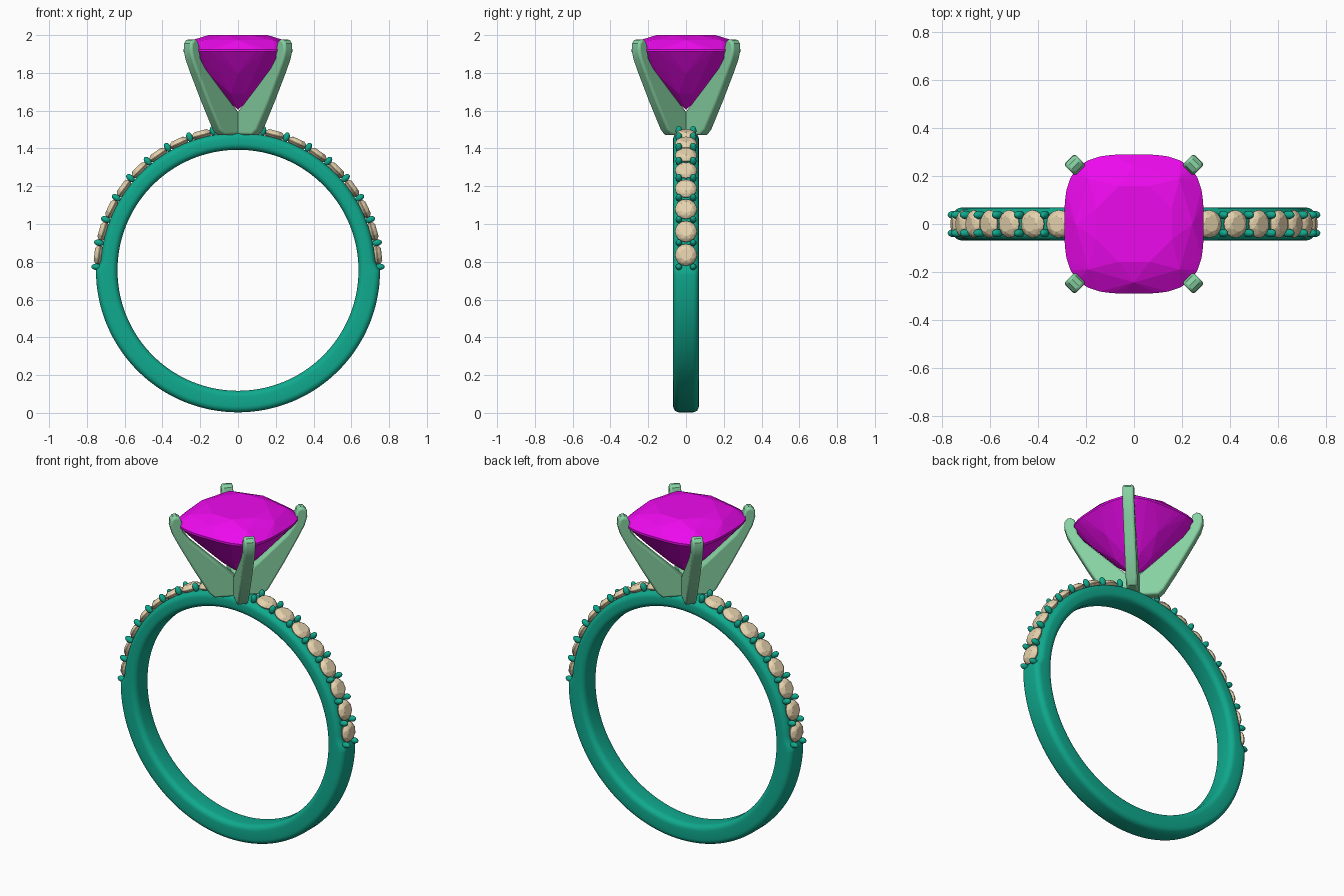
import bpy, bmesh
from math import sin, cos, pi, radians, copysign
from mathutils import Matrix, Vector

if "Cube" in bpy.data.objects:
    bpy.data.objects.remove(bpy.data.objects["Cube"])

CZ = 0.755  # height of the ring centre


def material(name, rgb):
    m = bpy.data.materials.new(name)
    m.diffuse_color = (*rgb, 1)
    m.use_nodes = True
    m.node_tree.nodes["Principled BSDF"].inputs["Base Color"].default_value = m.diffuse_color
    return m


TEAL = material("teal", (0.005, 0.40, 0.27))
GREEN = material("green", (0.24, 0.64, 0.36))
MAGENTA = material("magenta", (0.85, 0.003, 0.85))
CREAM = material("cream", (0.79, 0.65, 0.42))


def make(name, bm, mat, smooth=None):
    bmesh.ops.recalc_face_normals(bm, faces=bm.faces)
    me = bpy.data.meshes.new(name)
    bm.to_mesh(me)
    bm.free()
    me.materials.append(mat)
    ob = bpy.data.objects.new(name, me)
    bpy.context.collection.objects.link(ob)
    if smooth:
        bpy.context.view_layer.objects.active = ob
        ob.select_set(True)
        bpy.ops.object.shade_smooth_by_angle(angle=radians(smooth))
        ob.select_set(False)
    return ob


def outline(n, r, z, power=2.0, offset=0.0):
    """Superellipse ring of points: power 2 is round, higher is cushion shaped."""
    pts = []
    for i in range(n):
        a = 2 * pi * (i + offset) / n
        c, s = cos(a), sin(a)
        k = r / (abs(c) ** power + abs(s) ** power) ** (1 / power)
        pts.append(Vector((k * c, k * s, z)))
    return pts


def add_hull(bm, pts, mat=Matrix()):
    """Faceted stone as the convex hull of its corner points."""
    part = bmesh.new()
    for p in pts:
        part.verts.new(mat @ p)
    res = bmesh.ops.convex_hull(part, input=part.verts)
    bmesh.ops.delete(part, geom=[v for v in res["geom_interior"] if isinstance(v, bmesh.types.BMVert)],
                     context='VERTS')
    bmesh.ops.dissolve_limit(part, angle_limit=0.01, verts=part.verts, edges=part.edges)
    tmp = bpy.data.meshes.new("tmp")
    part.to_mesh(tmp)
    part.free()
    bm.from_mesh(tmp)
    bpy.data.meshes.remove(tmp)


# Shank: rounded section swept round, cut back where the small stones sit
def outer_radius(a):
    deg = min(a, pi - a) * 180 / pi if a <= pi else -1
    return 0.752 - 0.024 * min(max(deg / 3, 0), 1)


def section(r_in, r_out, w=0.068, c=0.032):
    pts = []
    corners = ((r_out - c, w - c, 0), (r_in + c, w - c, 90), (r_in + c, c - w, 180), (r_out - c, c - w, 270))
    for r, y, start in corners:
        for k in range(6):
            t = radians(start + 18 * k)
            pts.append((r + c * cos(t), y + c * sin(t)))
    return pts


bm = bmesh.new()
rings = []
N = 180
for i in range(N):
    a = 2 * pi * i / N
    rings.append([bm.verts.new((r * cos(a), y, CZ + r * sin(a))) for r, y in section(0.638, outer_radius(a))])
for i in range(N):
    A, B = rings[i], rings[(i + 1) % N]
    for j in range(len(A)):
        k = (j + 1) % len(A)
        bm.faces.new((A[j], A[k], B[k], B[j]))
make("shank", bm, TEAL, 40)


# Small stones and bead prongs along both shoulders
def on_shank(angle, radius, y=0.0):
    return (Matrix.Translation((0, 0, CZ)) @ Matrix.Rotation(pi / 2 - angle, 4, 'Y')
            @ Matrix.Translation((0, y, radius)))


small = (outline(8, 0.033, 0.022) + outline(8, 0.048, 0.014, offset=0.5)
         + outline(16, 0.058, 0.0) + outline(16, 0.058, -0.004) + [Vector((0, 0, -0.05))])
START, STEP = radians(1.4), radians(9.8)
stones, beads = bmesh.new(), bmesh.new()
for side in (0, 1):
    place = lambda t: pi - t if side else t
    for k in range(8):
        add_hull(stones, small, on_shank(place(START + STEP * (k + 0.5)), 0.743))
    for k in range(9):
        for y in (-0.038, 0.038):
            bmesh.ops.create_uvsphere(beads, u_segments=14, v_segments=10, radius=0.017,
                                      matrix=on_shank(place(START + STEP * k), 0.75, y)
                                      @ Matrix.Diagonal((1, 1, 1.55, 1)))
make("shoulder_stones", stones, CREAM)
make("bead_prongs", beads, TEAL, 60)

# Cushion-cut centre stone
bm = bmesh.new()
add_hull(bm, outline(8, 0.165, 2.0, 2.4, 0.5) + outline(8, 0.243, 1.973, 2.8)
         + outline(40, 0.29, 1.925, 3.3) + outline(40, 0.29, 1.913, 3.3)
         + outline(8, 0.20, 1.795, 2.8) + outline(8, 0.10, 1.69, 2.4, 0.5) + [Vector((0, 0, 1.605))])
make("centre_stone", bm, MAGENTA)

# Four diagonal claws, extruded from one side profile (radius, height)
claw = [(0, 1.472), (0.135, 1.472), (0.165, 1.5), (0.252, 1.65), (0.333, 1.8), (0.368, 1.87),
        (0.382, 1.92), (0.38, 1.955), (0.365, 1.974), (0.345, 1.978), (0.325, 1.965), (0.315, 1.935),
        (0.309, 1.88), (0.27, 1.825), (0.155, 1.715), (0, 1.572)]
for i, name in enumerate(("back_right", "back_left", "front_left", "front_right")):
    bm = bmesh.new()
    face = bm.faces.new([bm.verts.new((r, -0.032, z)) for r, z in claw])
    ext = bmesh.ops.extrude_face_region(bm, geom=[face])["geom"]
    bmesh.ops.translate(bm, vec=(0, 0.064, 0), verts=[v for v in ext if isinstance(v, bmesh.types.BMVert)])
    ob = make(name + "_claw", bm, GREEN, 35)
    ob.rotation_euler.z = pi / 4 + i * pi / 2
    bev = ob.modifiers.new("round", 'BEVEL')
    bev.width, bev.segments, bev.limit_method = 0.012, 3, 'ANGLE'
    bev.angle_limit = radians(50)
